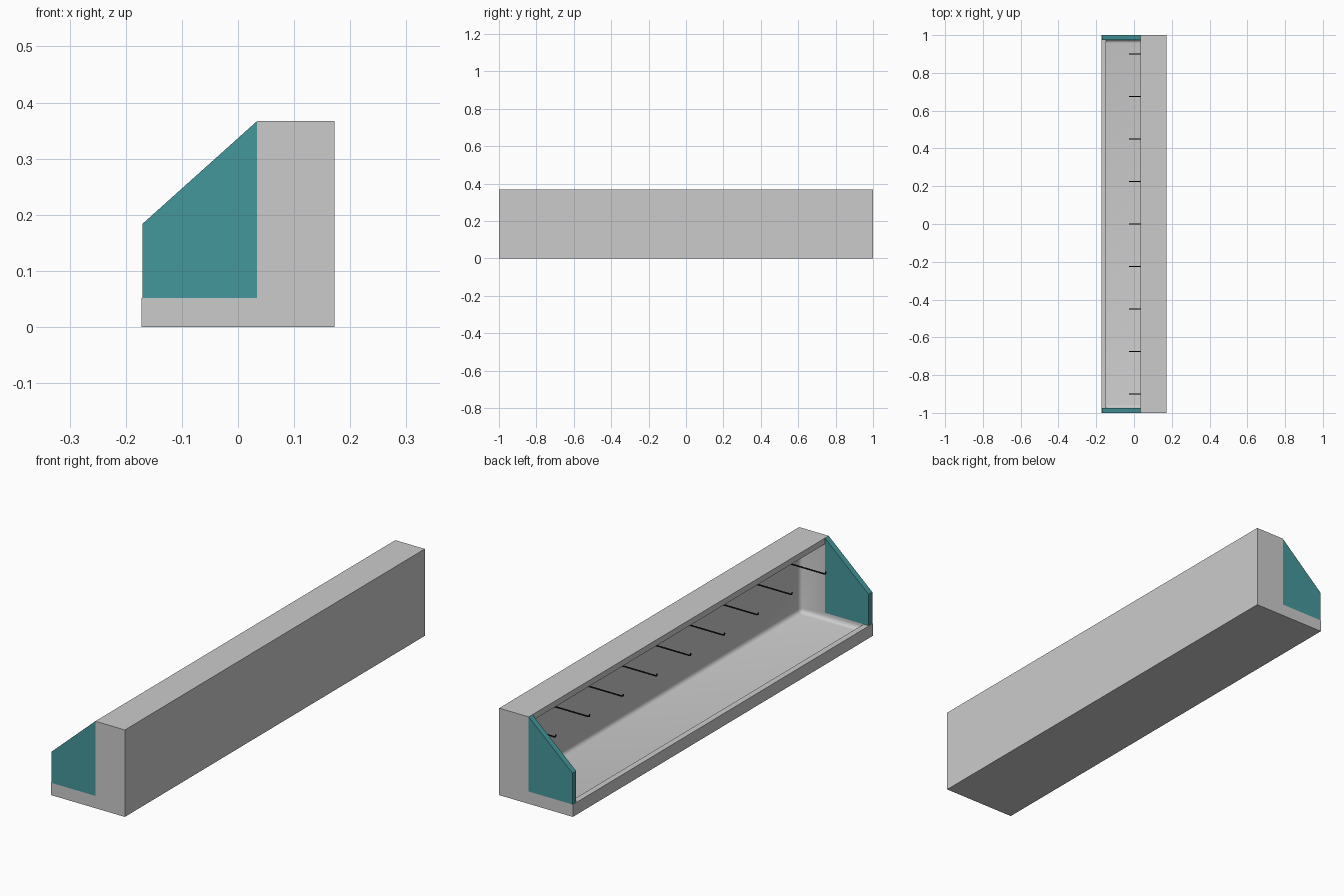
import bpy, bmesh
from mathutils import Vector

if "Cube" in bpy.data.objects:
    bpy.data.objects.remove(bpy.data.objects["Cube"])

W, H, T = 0.172, 0.367, 0.025      # half depth, height, wall thickness
LIP_X, BASE_Z = 0.034, 0.052       # front of the upper body, top of the base


def material(name, color):
    m = bpy.data.materials.new(name)
    m.diffuse_color = (*color, 1)
    m.use_nodes = True
    m.node_tree.nodes["Principled BSDF"].inputs["Base Color"].default_value = m.diffuse_color
    return m


def extrude_profile(name, points, y0, y1, mat=None):
    """Extrude an XZ outline along Y."""
    bm = bmesh.new()
    face = bm.faces.new([bm.verts.new((x, y0, z)) for x, z in points])
    new = bmesh.ops.extrude_face_region(bm, geom=[face])["geom"]
    verts = [g for g in new if isinstance(g, bmesh.types.BMVert)]
    bmesh.ops.translate(bm, verts=verts, vec=(0, y1 - y0, 0))
    bmesh.ops.recalc_face_normals(bm, faces=bm.faces)
    mesh = bpy.data.meshes.new(name)
    bm.to_mesh(mesh)
    bm.free()
    obj = bpy.data.objects.new(name, mesh)
    bpy.context.collection.objects.link(obj)
    if mat:
        mesh.materials.append(mat)
    return obj


teal = material("teal", (0.06, 0.31, 0.33))
black = material("black", (0.01, 0.01, 0.01))

# L-shaped cabinet body
body = extrude_profile("cabinet_body", [
    (-W, 0), (W, 0), (W, H), (LIP_X, H), (LIP_X, BASE_Z), (-W, BASE_Z)], -1, 1)

# Cavity cutter, coved where floor, back and end walls meet
cutter = extrude_profile("cavity_cutter", [
    (-W + T, T), (W - T, T), (W - T, H - T), (-W + T, H - T)], -1 + T, 1 - T)
bm = bmesh.new()
bm.from_mesh(cutter.data)
coved = []
for e in bm.edges:
    normals = [f.normal for f in e.link_faces]
    if all(n.x > -0.5 and n.z < 0.5 for n in normals):
        coved.append(e)
bmesh.ops.bevel(bm, geom=coved, offset=0.018, segments=4, profile=0.5, affect='EDGES')
bm.to_mesh(cutter.data)
bm.free()
cutter.hide_render = True

# Hollow out the body
cut = body.modifiers.new("cavity", 'BOOLEAN')
cut.operation = 'DIFFERENCE'
cut.solver = 'EXACT'
cut.object = cutter
bpy.context.view_layer.objects.active = body
body.select_set(True)
bpy.ops.object.modifier_apply(modifier="cavity")
bpy.data.objects.remove(cutter)
bpy.ops.object.shade_smooth_by_angle(angle=0.6)

# Sloped end panels
panel = [(-0.170, BASE_Z), (LIP_X, BASE_Z), (LIP_X, H), (-0.170, 0.184)]
extrude_profile("end_panel_front", panel, -1, -1 + T, teal)
extrude_profile("end_panel_back", panel, 1 - T, 1, teal)

# Row of thin display hooks with upturned tips
for i in range(9):
    y = -0.9 + i * 0.225
    curve = bpy.data.curves.new("display_hook", 'CURVE')
    curve.dimensions = '3D'
    curve.bevel_depth = 0.003
    curve.bevel_resolution = 1
    curve.use_fill_caps = True
    path = [(W - T + 0.003, 0.258), (-0.016, 0.258), (-0.021, 0.260), (-0.023, 0.268)]
    spline = curve.splines.new('POLY')
    spline.points.add(len(path) - 1)
    for p, (x, z) in zip(spline.points, path):
        p.co = (x, y, z, 1)
    curve.materials.append(black)
    hook = bpy.data.objects.new(f"display_hook_{i + 1}", curve)
    bpy.context.collection.objects.link(hook)
